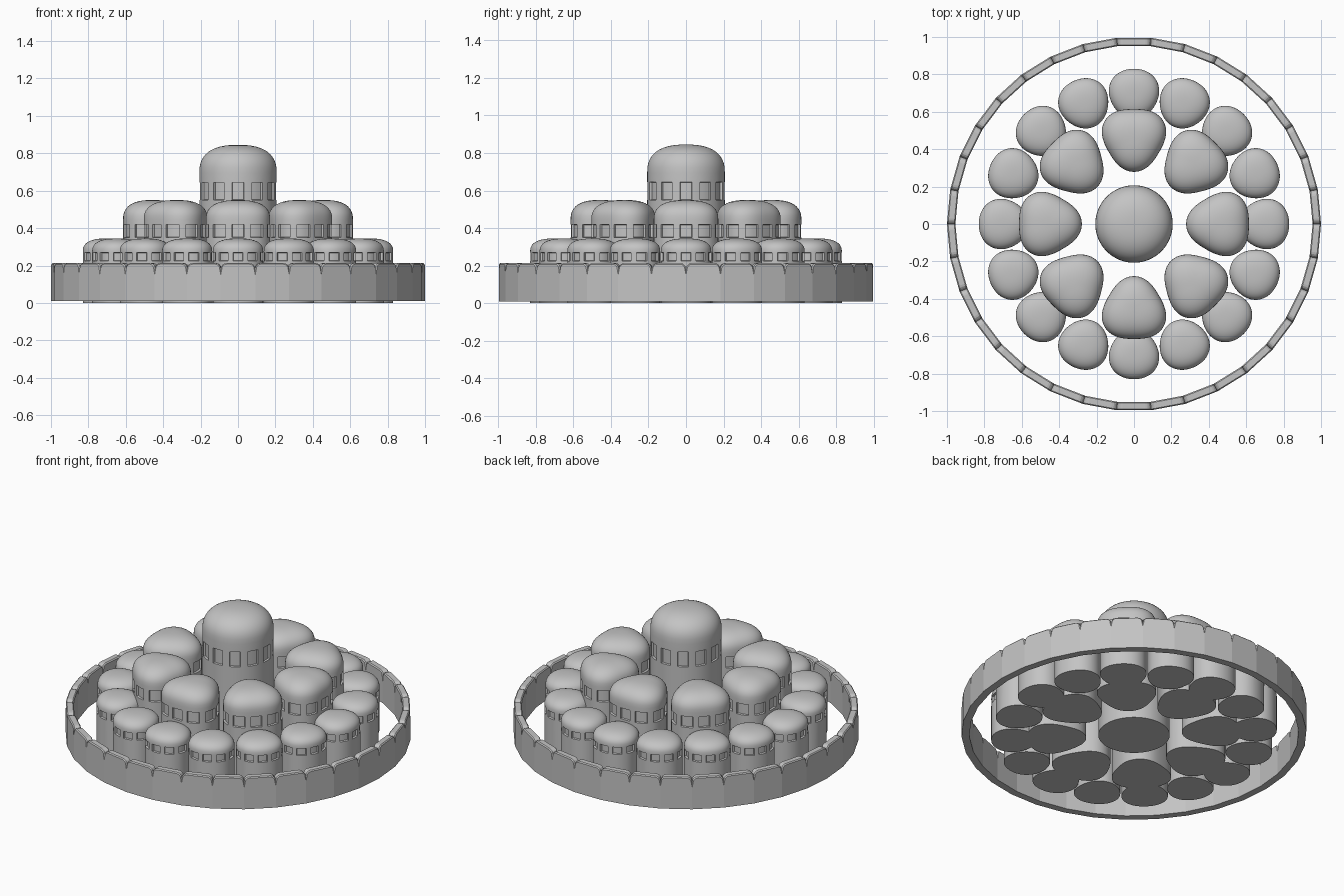
import bpy
import bmesh
from math import sin, cos, pi, tau

cube = bpy.data.objects.get("Cube")
if cube:
    bpy.data.objects.remove(cube)

# Single stone colour
stone = bpy.data.materials.new("stone_grey")
stone.use_nodes = True
stone.diffuse_color = (0.55, 0.55, 0.55, 1)
stone.node_tree.nodes["Principled BSDF"].inputs["Base Color"].default_value = stone.diffuse_color

SEGMENTS = 60


def finish(bm, name):
    mesh = bpy.data.meshes.new(name)
    bm.to_mesh(mesh)
    bm.free()
    mesh.materials.append(stone)
    return mesh


def place(name, mesh, distance=0, angle=0):
    ob = bpy.data.objects.new(name, mesh)
    ob.location = (distance * cos(angle), distance * sin(angle), 0)
    ob.rotation_euler.z = angle
    bpy.context.collection.objects.link(ob)
    return ob


def tower_mesh(name, radius, height, dome, sill, lintel, windows, pane, lobes):
    """Domed tower; lobes turns its round plan into a soft triangle pointing at -x."""
    bm = bmesh.new()
    steps = 12
    profile = [(0, 1), (sill, 1), (lintel, 1)]
    for k in range(steps):
        t = k / steps * pi / 2
        profile.append((height - dome + dome * sin(t) ** 0.8, cos(t) ** 0.8))
    span = SEGMENTS // windows
    shift = pane / 2
    rings = []
    for z, scale in profile:
        ring = []
        for i in range(SEGMENTS):
            a = (i - shift) * tau / SEGMENTS
            r = radius * scale * (1 - lobes * cos(3 * a))
            ring.append(bm.verts.new((r * cos(a), r * sin(a), z)))
        rings.append(ring)
    # Walls and dome
    openings = []
    for row, (low, high) in enumerate(zip(rings, rings[1:])):
        for i in range(SEGMENTS):
            j = (i + 1) % SEGMENTS
            face = bm.faces.new((low[i], low[j], high[j], high[i]))
            if row == 1 and i % span < pane:
                openings.append(face)
    # Crown and underside
    apex = bm.verts.new((0, 0, height))
    top = rings[-1]
    for i in range(SEGMENTS):
        bm.faces.new((top[i], top[(i + 1) % SEGMENTS], apex))
    bm.faces.new(rings[0][::-1])
    bm.normal_update()
    # Recessed windows
    bmesh.ops.inset_region(bm, faces=openings, thickness=0.002, depth=-0.012,
                           use_even_offset=True, use_boundary=True)
    return finish(bm, name)


def wall_panel_mesh(name, count, outer, thick, z0, z1, corner):
    """Wall slab with rounded top corners and mitred ends, facing +x."""
    half = outer * sin(pi / count)
    face_x = outer * cos(pi / count)
    inner_scale = (face_x - thick) / face_x
    outline = [(-half, z0), (half, z0)]
    for side in (1, -1):
        arc = []
        for k in range(5):
            t = k / 4 * pi / 2
            arc.append((side * (half - corner + corner * cos(t)), z1 - corner + corner * sin(t)))
        outline += arc if side > 0 else arc[::-1]
    bm = bmesh.new()
    front = [bm.verts.new((face_x, y, z)) for y, z in outline]
    back = [bm.verts.new((face_x - thick, y * inner_scale, z)) for y, z in outline]
    bm.faces.new(front)
    bm.faces.new(back[::-1])
    n = len(outline)
    for i in range(n):
        j = (i + 1) % n
        bm.faces.new((front[j], front[i], back[i], back[j]))
    bmesh.ops.recalc_face_normals(bm, faces=bm.faces)
    # Softened rim
    rim = [e for e in bm.edges if e.calc_face_angle(0) > 1 and min(v.co.z for v in e.verts) > z0 + 0.05]
    bmesh.ops.bevel(bm, geom=rim, offset=0.006, segments=1, affect='EDGES')
    return finish(bm, name)


towers = []

# Central tower
main = tower_mesh("central_tower", 0.207, 0.845, 0.15, 0.55, 0.645, 12, 3, 0)
towers.append(place("central_tower", main, 0, -pi / 2))

# Middle ring of towers
middle = tower_mesh("middle_tower", 0.168, 0.55, 0.105, 0.35, 0.42, 10, 4, 0.08)
for i in range(8):
    towers.append(place(f"middle_tower_{i + 1}", middle, 0.46, i * tau / 8))

# Outer ring of towers
small = tower_mesh("outer_tower", 0.134, 0.345, 0.07, 0.225, 0.27, 10, 4, 0.03)
for i in range(16):
    towers.append(place(f"outer_tower_{i + 1}", small, 0.70, i * tau / 16))

# Surrounding wall
PANELS = 34
panel = wall_panel_mesh("wall_panel", PANELS, 1.0, 0.045, 0.01, 0.213, 0.03)
for i in range(PANELS):
    place(f"wall_panel_{i + 1}", panel, 0, (i + 0.5) * tau / PANELS)

# Smooth shading on the towers
bpy.ops.object.select_all(action='DESELECT')
for ob in (towers[0], towers[1], towers[9]):
    ob.select_set(True)
bpy.context.view_layer.objects.active = towers[0]
bpy.ops.object.shade_smooth_by_angle(angle=0.6)
